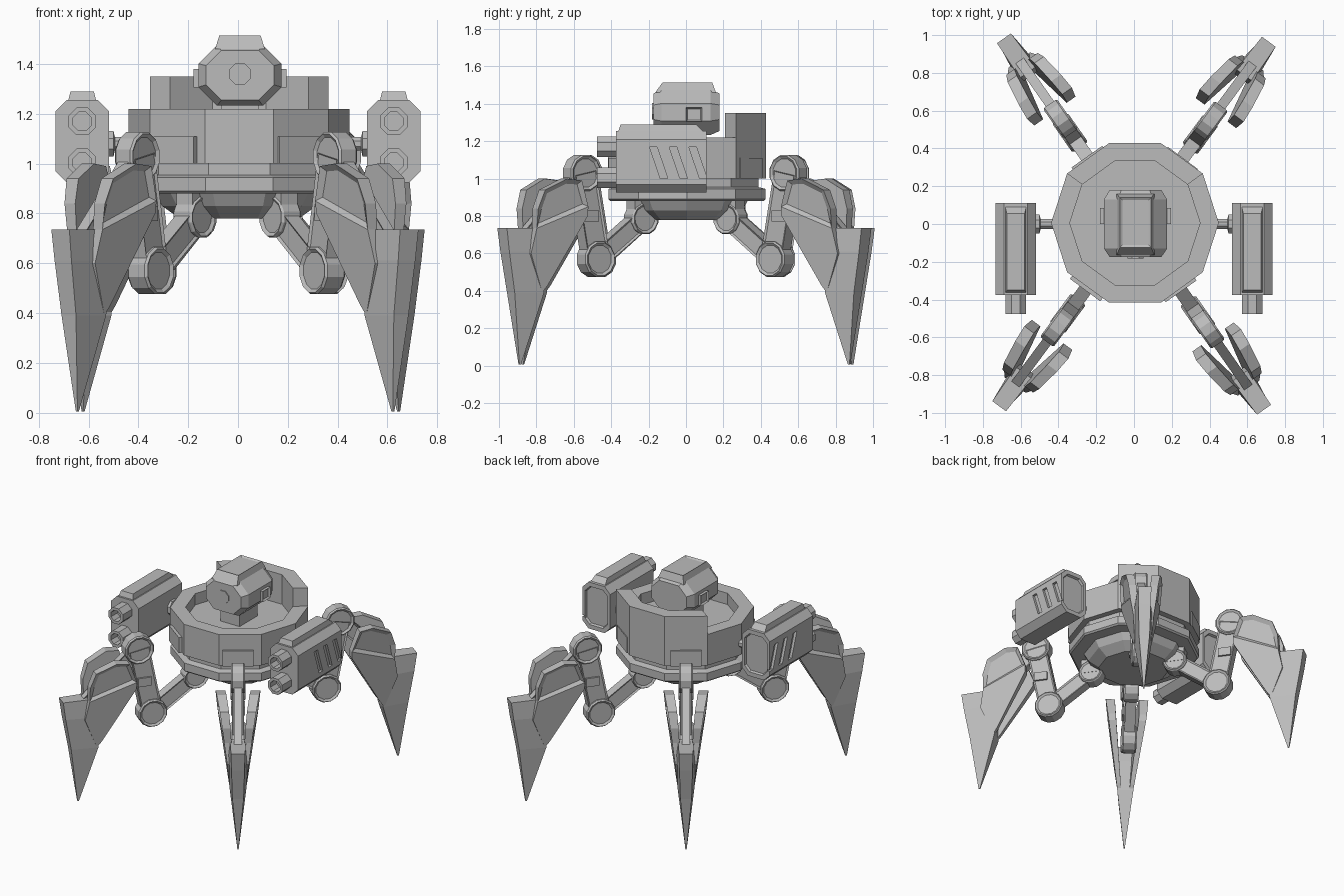
import bpy, bmesh
from math import sin, cos, pi, radians, hypot
from mathutils import Matrix, Vector

if "Cube" in bpy.data.objects:
    bpy.data.objects.remove(bpy.data.objects["Cube"])

grey = bpy.data.materials.new("plain_grey")
grey.use_nodes = True
grey.diffuse_color = (0.5, 0.5, 0.5, 1)
grey.node_tree.nodes["Principled BSDF"].inputs["Base Color"].default_value = (0.5, 0.5, 0.5, 1)


def loft(name, loops, M=Matrix(), inset=None, ends=(0, 1)):
    """Skin rings of points and cap both ends, with optional inset caps."""
    bm = bmesh.new()
    rings = [[bm.verts.new(M @ Vector(p)) for p in loop] for loop in loops]
    n = len(rings[0])
    for a, b in zip(rings, rings[1:]):
        for i in range(n):
            j = (i + 1) % n
            bm.faces.new((a[i], a[j], b[j], b[i]))
    caps = [bm.faces.new(rings[0]), bm.faces.new(rings[-1])]
    bmesh.ops.recalc_face_normals(bm, faces=bm.faces)
    if inset:
        for e in ends:
            bmesh.ops.inset_individual(bm, faces=[caps[e]], thickness=inset[0], depth=-inset[1])
    mesh = bpy.data.meshes.new(name)
    bm.to_mesh(mesh)
    bm.free()
    mesh.materials.append(grey)
    ob = bpy.data.objects.new(name, mesh)
    bpy.context.collection.objects.link(ob)
    return ob


def ring(radius, z, n=10, turn=0):
    return [(radius * cos(turn + 2 * pi * i / n), radius * sin(turn + 2 * pi * i / n), z)
            for i in range(n)]


def box(name, x, y, z, M=Matrix()):
    return loft(name, [[(x[0], y[0], h), (x[1], y[0], h), (x[1], y[1], h), (x[0], y[1], h)]
                       for h in z], M)


def octagon(w, h, c):
    return [(w - c, -h), (w, c - h), (w, h - c), (w - c, h),
            (c - w, h), (-w, h - c), (-w, c - h), (c - w, -h)]


def section(pts, y, cx, cz, s=1):
    return [(cx + s * a, y, cz + s * b) for a, b in pts]


def tube(name, radius, bore, y0, y1, x, z):
    """Hollow barrel along y with a closed bottom to the bore."""
    circle = [(a, b) for a, b, _ in ring(1, 0, 8, pi / 8)]
    steps = [(radius, y1), (radius, y0), (bore, y0), (bore, y0 + 0.07)]
    return loft(name, [section(circle, y, x, z, r) for r, y in steps])


# Hull: ten-sided, with a flange, a groove and a sunken deck
centre = Matrix.Translation((0.005, 0.006, 0))
hull = [(0.24, 0.78), (0.31, 0.83), (0.34, 0.88), (0.43, 0.88), (0.442, 0.89), (0.442, 0.945),
        (0.4, 0.955), (0.4, 1.0), (0.444, 1.0), (0.444, 1.22), (0.345, 1.22), (0.345, 1.14)]
loft("hull", [ring(r, z) for r, z in hull], centre)

# Raised wall round the back of the deck
wall = []
for i in range(1, 5):
    a = i * pi / 5
    wall.append([(r * cos(a), r * sin(a), z)
                 for r, z in ((0.345, 1.2), (0.444, 1.2), (0.444, 1.35), (0.345, 1.35))])
loft("rear_wall", wall, centre)

# Turret head
tx = 0.008
box("turret_neck", (tx - 0.075, tx + 0.075), (-0.1, 0.1), (1.13, 1.26))
head = octagon(0.167, 0.122, 0.075)
loft("turret_head", [section(head, y, tx, 1.355, s) for y, s in
                     ((-0.175, 0.82), (-0.13, 1), (0.13, 1), (0.18, 0.82))])
loft("turret_lens", [section([p[:2] for p in ring(0.047, 0, 8, pi / 8)], y, tx, 1.36)
                     for y in (-0.15, -0.182)])
loft("turret_cap", [[(x * sx + tx, y, z) for x, y in
                     ((-1, y0), (1, y0), (1, y1), (-1, y1))]
                    for sx, y0, y1, z in ((0.1, -0.165, 0.16, 1.46), (0.083, -0.125, 0.14, 1.515))],
     inset=(0.02, 0.008), ends=(1,))
for side in (-1, 1):
    loft("turret_side_sensor", [[(tx + side * x, y, z) for y, z in
                                 ((0, 1.305), (0.085, 1.305), (0.085, 1.38), (0, 1.38))]
                                for x in (0.15, 0.187)], inset=(0.012, 0.012), ends=(1,))

# Gun pods on both sides, with a recessed back
for side in (-1, 1):
    x = side * 0.626
    pod = loft("gun_pod", [section(octagon(0.108, 0.165, 0.045), y, x, 1.09, s)
                           for y, s in ((-0.375, 1), (0.11, 1), (0.11, 0.82), (0.095, 0.78))])
    # Three slanted vents cut in the outer face
    for k in range(3):
        y = -0.195 + 0.105 * k
        slot = [(y, 1.17), (y + 0.04, 1.17), (y + 0.098, 1.0), (y + 0.058, 1.0)]
        cutter = loft("vent_cutter", [[(x + side * d, a, b) for a, b in slot]
                                      for d in (0.09, 0.15)])
        cutter.hide_render = True
        mod = pod.modifiers.new("vent", "BOOLEAN")
        mod.operation, mod.solver, mod.object = "DIFFERENCE", "EXACT", cutter
        bpy.context.view_layer.objects.active = pod
        bpy.ops.object.modifier_apply(modifier=mod.name)
        bpy.data.objects.remove(cutter)
    loft("pod_ridge", [[(x - w, y0, z), (x + w, y0, z), (x + w, y1, z), (x - w, y1, z)]
                       for w, y0, y1, z in ((0.058, -0.365, 0.1, 1.245), (0.047, -0.35, 0.055, 1.29))])
    for z in (1.17, 1.005):
        tube("gun_barrel", 0.06, 0.04, -0.477, -0.36, x, z)
    turn = Matrix.Translation((0, 0, 1.08)) @ Matrix.Rotation(side * pi / 2, 4, "Y")
    loft("pod_arm", [ring(r, d, 8, pi / 8) for r, d in
                     ((0.03, 0.4), (0.03, 0.495), (0.055, 0.5), (0.055, 0.53))], turn)


# Leg pieces: local x runs outward, local y across the leg
def joint(name, r, z, radius, hw, M):
    loft(name, [[(r + radius * s * a, t, z + radius * s * b) for a, b, _ in ring(1, 0, 12, pi / 12)]
                for t, s in ((-hw, 0.92), (-hw * 0.8, 1), (hw * 0.8, 1), (hw, 0.92))],
         M, inset=(0.014, 0.01))


def link(name, p, q, half, hw, M):
    dx, dz = q[0] - p[0], q[1] - p[1]
    n = hypot(dx, dz)
    nx, nz = -dz / n * half, dx / n * half
    outline = [(p[0] + nx, p[1] + nz), (q[0] + nx, q[1] + nz),
               (q[0] - nx, q[1] - nz), (p[0] - nx, p[1] - nz)]
    loft(name, [[(a, t, b) for a, b in outline] for t in (-hw, hw)], M, inset=(0.015, 0.008))


hip, low_knee, high_knee = (0.295, 0.785), (0.59, 0.57), (0.68, 1.03)
# Armour is a recessed upper panel above a solid lower blade
upper = [(0.73, 0.85), (0.78, 0.99), (0.87, 1.0), (1.0, 0.94), (1.035, 0.84), (1.035, 0.735)]
lower = [(0.73, 0.85), (1.035, 0.735), (1.06, 0.6), (0.975, 0.39), (0.945, 0.43), (0.73, 0.8)]

for angle in (53.5, 125, 233.5, 305):
    M = Matrix.Rotation(radians(angle), 4, "Z")
    # Panel on the hull above the leg
    box("hull_panel", (0.4, 0.435), (-0.1, 0.1), (1.0, 1.11), M)
    box("hip_mount", (0.2, 0.36), (-0.04, 0.04), (0.78, 0.9), M)
    joint("hip_joint", *hip, 0.085, 0.048, M)
    joint("lower_knee_joint", *low_knee, 0.098, 0.05, M)
    joint("upper_knee_joint", *high_knee, 0.1, 0.045, M)
    link("thigh", hip, low_knee, 0.052, 0.036, M)
    link("shin", low_knee, high_knee, 0.068, 0.038, M)
    link("foreleg_strut", high_knee, (1.04, 0.68), 0.05, 0.026, M)
    box("shin_clamp", (0.6, 0.69), (-0.044, 0.044), (0.77, 0.83), M)
    # Claw: flat top, broad inner side, tapering to a point
    loft("claw", [[(r0, -t0, z), (r1, -t1, z), (r1, t1, z), (r0, t0, z)]
                  for r0, r1, t0, t1, z in
                  ((1.08, 1.09, 0.004, 0.004, 0.005), (0.965, 1.143, 0.055, 0.036, 0.39),
                   (0.955, 1.182, 0.07, 0.042, 0.61), (0.98, 1.2, 0.052, 0.045, 0.735))], M)
    # Flared armour either side of the strut, closing in towards the claw
    for side in (-1, 1):
        for name, outline, inset in (("leg_armour", upper, (0.03, 0.018)),
                                     ("leg_blade", lower, None)):
            loft(name, [[(r, side * (base + (z - 0.4) * flare - (r - 0.95) * 0.1), z)
                         for r, z in outline]
                        for base, flare in ((0.03, 0.06), (0.057, 0.12))],
                 M, inset=inset, ends=(1,))
